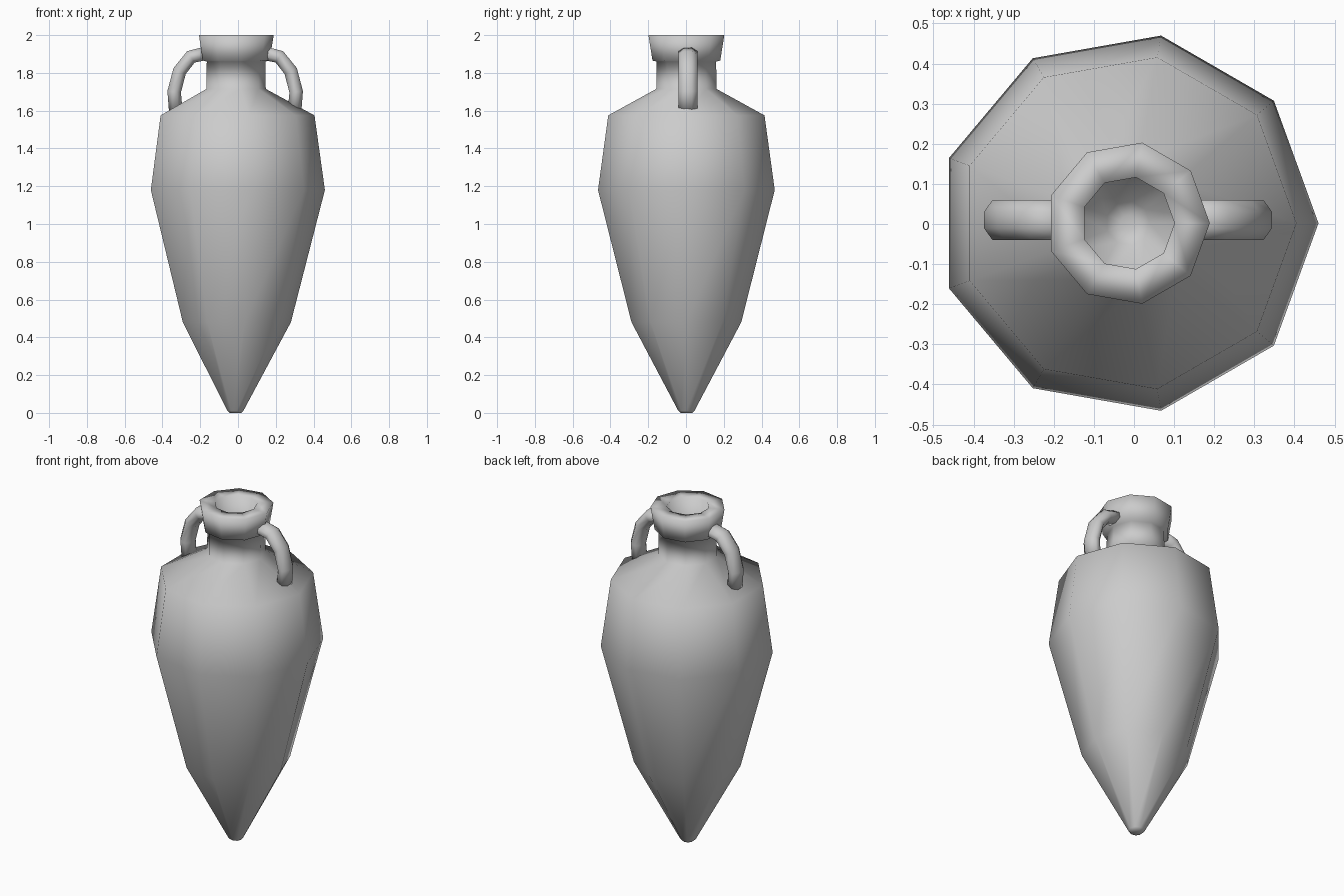
import bpy, bmesh
from math import sin, cos, pi
from mathutils import Vector

if "Cube" in bpy.data.objects:
    bpy.data.objects.remove(bpy.data.objects["Cube"])

CX = -0.015  # axis of the vessel


def finish(name, bm):
    bmesh.ops.recalc_face_normals(bm, faces=bm.faces)
    mesh = bpy.data.meshes.new(name)
    bm.to_mesh(mesh)
    bm.free()
    mesh.shade_smooth()
    obj = bpy.data.objects.new(name, mesh)
    bpy.context.collection.objects.link(obj)
    return obj


def bridge(bm, rings):
    for a, b in zip(rings, rings[1:]):
        n = len(a)
        for i in range(n):
            j = (i + 1) % n
            bm.faces.new((a[i], a[j], b[j], b[i]))


def lathe(name, profile, sides):
    """Revolve (radius, z) points; both ends close on the axis."""
    bm = bmesh.new()
    rings = [[bm.verts.new((CX + r * cos(2 * pi * i / sides),
                            0.002 + r * sin(2 * pi * i / sides), z))
              for i in range(sides)] for r, z in profile]
    bridge(bm, rings)
    bm.faces.new(rings[0])
    bm.faces.new(rings[-1])
    return finish(name, bm)


def handle(name, side, path, sides=8, half_w=0.05, half_t=0.036):
    """Sweep a flat-sided oval along a path in the xz plane."""
    bm = bmesh.new()
    pts = [Vector((CX + side * x, 0.01, z)) for x, z in path]
    k = 1 / cos(pi / sides)
    rings = []
    for i, p in enumerate(pts):
        t = (pts[min(i + 1, len(pts) - 1)] - pts[max(i - 1, 0)]).normalized()
        across = Vector((t.z, 0, -t.x))
        ring = []
        for s in range(sides):
            a = 2 * pi * (s + 0.5) / sides
            ring.append(bm.verts.new(p + across * (half_t * k * cos(a))
                                     + Vector((0, half_w * k * sin(a), 0))))
        rings.append(ring)
    bridge(bm, rings)
    bm.faces.new(rings[0])
    bm.faces.new(rings[-1])
    return finish(name, bm)


# hollow body: outer wall, neck, lip, then inner wall
lathe("jar_body", [
    (0.032, 0.0), (0.044, 0.012), (0.295, 0.48), (0.475, 1.18),
    (0.42, 1.575), (0.162, 1.715), (0.16, 1.86),
    (0.182, 1.865), (0.204, 2.0),
    (0.116, 2.0), (0.116, 1.70), (0.37, 1.55), (0.43, 1.18),
    (0.25, 0.49), (0.055, 0.11), (0.02, 0.10)], 9)

# pair of handles from lip to shoulder
path = [(0.315, 1.605), (0.323, 1.70), (0.294, 1.81),
        (0.234, 1.885), (0.15, 1.905)]
for side, label in ((-1, "left"), (1, "right")):
    handle("handle_" + label, side, path)
